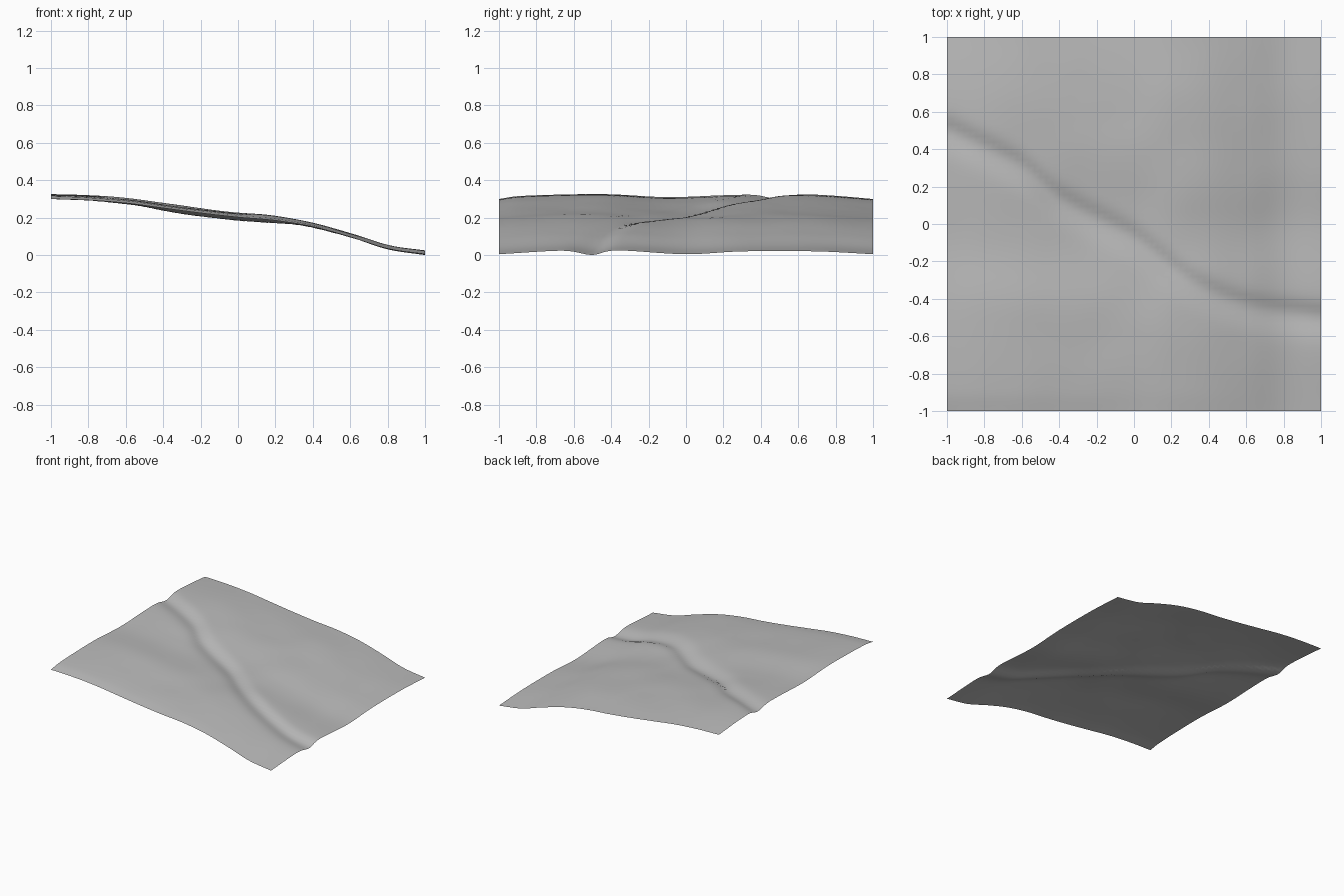
import bpy
import bmesh
from math import exp, sin, pi
from mathutils import noise, Vector

cube = bpy.data.objects.get("Cube")
if cube:
    bpy.data.objects.remove(cube, do_unlink=True)

CELLS = 64

# Hill slope along x, gully course in plan, and gentle roll across y
SLOPE = [(-1, .33), (-.8, .323), (-.6, .307), (-.4, .28), (-.2, .253), (0, .23),
         (.2, .212), (.4, .178), (.6, .123), (.8, .06), (1, .03)]
COURSE = [(-1, .5), (-.6, .3), (-.4, .13), (0, -.08), (.3, -.31), (.6, -.44), (1, -.5)]
ROLL_HIGH = [(-1, -.025), (-.9, -.01), (-.6, 0), (-.4, 0), (-.1, -.015), (.2, -.005),
             (.4, 0), (.64, 0), (.8, -.008), (1, -.025)]
ROLL_LOW = [(-1, -.02), (-.65, 0), (-.35, 0), (0, -.02), (.3, -.005), (.7, -.005), (1, -.02)]


def curve(points, t):
    """Smooth interpolation through a few (position, value) points."""
    def slope(i):
        a, b = points[max(i - 1, 0)], points[min(i + 1, len(points) - 1)]
        return (b[1] - a[1]) / (b[0] - a[0])
    for i in range(len(points) - 1):
        (x0, y0), (x1, y1) = points[i], points[i + 1]
        if t <= x1 or i == len(points) - 2:
            w = x1 - x0
            s = (t - x0) / w
            return (y0 * (1 + 2 * s) * (1 - s) ** 2 + y1 * s * s * (3 - 2 * s)
                    + w * s * (1 - s) * (slope(i) * (1 - s) - slope(i + 1) * s))


def height(x, y):
    blend = (x + 1) / 2
    roll = curve(ROLL_HIGH, y) * (1 - blend) + curve(ROLL_LOW, y) * blend
    # gully with a steeper wall on its back side
    offset = y - curve(COURSE, x)
    width = .065 if offset > 0 else .09
    gully = -.027 * exp(-(offset / width) ** 2)
    # small bumps that fade out at the border
    fade = (1 - x ** 4) * (1 - y ** 4)
    bumps = .006 * noise.noise(Vector((x * 3.5, y * 3.5, 2)))
    return curve(SLOPE, x) + roll + gully + bumps * fade


# Stone grey
grey = bpy.data.materials.new("stone_grey")
grey.use_nodes = True
colour = (.5, .5, .5, 1)
grey.diffuse_color = colour
shader = grey.node_tree.nodes["Principled BSDF"]
shader.inputs["Base Color"].default_value = colour
shader.inputs["Roughness"].default_value = .9

# Ground sheet
bm = bmesh.new()
bmesh.ops.create_grid(bm, x_segments=CELLS, y_segments=CELLS, size=1)
for v in bm.verts:
    v.co.z = height(v.co.x, v.co.y)
lowest = min(v.co.z for v in bm.verts)
for v in bm.verts:
    v.co.z -= lowest
for f in bm.faces:
    f.smooth = True
mesh = bpy.data.meshes.new("hillside")
bm.to_mesh(mesh)
bm.free()
mesh.materials.append(grey)
hillside = bpy.data.objects.new("hillside", mesh)
bpy.context.collection.objects.link(hillside)
